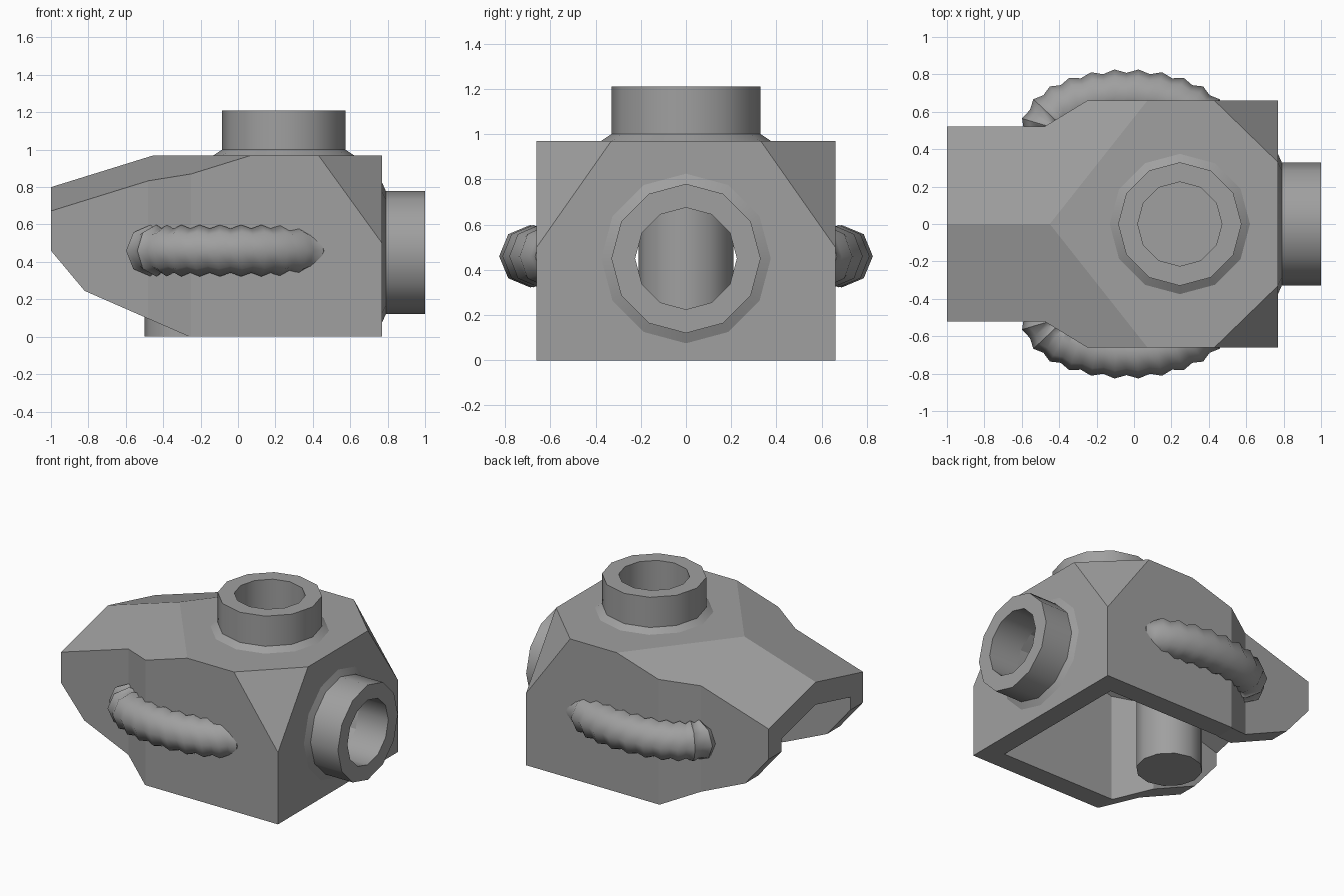
import bpy, bmesh
from math import sin, cos, pi, radians
from mathutils import Vector, Matrix

cube = bpy.data.objects.get("Cube")
if cube:
    bpy.data.objects.remove(cube, do_unlink=True)

GREY = (0.35, 0.35, 0.35, 1)
mat = bpy.data.materials.new("plain grey")
mat.use_nodes = True
mat.diffuse_color = GREY
mat.node_tree.nodes["Principled BSDF"].inputs["Base Color"].default_value = GREY


def finish(name, bm, smooth=None):
    """Turn a bmesh into an object, optionally smooth shaded below an angle."""
    bmesh.ops.recalc_face_normals(bm, faces=bm.faces[:])
    mesh = bpy.data.meshes.new(name)
    bm.to_mesh(mesh)
    bm.free()
    mesh.materials.append(mat)
    obj = bpy.data.objects.new(name, mesh)
    bpy.context.collection.objects.link(obj)
    bpy.ops.object.select_all(action='DESELECT')
    obj.select_set(True)
    bpy.context.view_layer.objects.active = obj
    if smooth:
        bpy.ops.object.shade_smooth_by_angle(angle=radians(smooth))
    return obj


def cut(bm, point, normal):
    """Slice off everything on the normal side and close the wound."""
    bmesh.ops.bisect_plane(bm, geom=bm.verts[:] + bm.edges[:] + bm.faces[:], dist=1e-5,
                           plane_co=point, plane_no=normal, clear_outer=True)
    rim = [e for e in bm.edges if e.is_boundary]
    if rim:
        bmesh.ops.holes_fill(bm, edges=rim, sides=0)


def loft(bm, rings, closed=False):
    """Skin a list of vertex rings; cap the ends unless closed."""
    rows = [[bm.verts.new(p) for p in ring] for ring in rings]
    pairs = list(zip(rows, rows[1:]))
    if closed:
        pairs.append((rows[-1], rows[0]))
    else:
        bm.faces.new(rows[0])
        bm.faces.new(rows[-1])
    for a, b in pairs:
        for i in range(len(a)):
            j = (i + 1) % len(a)
            bm.faces.new((a[i], a[j], b[j], b[i]))


def hull(name, wall, nose, floor):
    """Faceted hull, inset by the wall thickness."""
    half = [(0.77 - wall, 0.66 - wall), (-0.25, 0.66 - wall),
            (-0.48, 0.52 - wall), (nose, 0.52 - wall)]
    plan = half + [(x, -y) for x, y in reversed(half)]
    bm = bmesh.new()
    loft(bm, [[(x, y, z) for x, y in plan] for z in (floor, 0.97 - wall)])
    for s in (1, -1):
        # sloped roof either side of the ridge
        cut(bm, (-0.45, 0, 0.97 - wall * 1.12), (-0.31, 0.245 * s, 1))
        # chamfered rear corners
        a, b, c = (Vector(p) for p in ((0.43, 0.66 * s, 0.97), (0.77, 0.33 * s, 0.97),
                                       (0.77, 0.66 * s, 0.5)))
        n = (b - a).cross(c - a).normalized()
        if n.z < 0:
            n = -n
        cut(bm, a - n * wall, n)
    return bm


# Shell: outer hull with rising chin, hollowed from below and through the nose
outer = hull("shell", 0, -1, 0)
for (x1, z1), (x2, z2) in (((-1, 0.46), (-0.82, 0.245)), ((-0.82, 0.245), (-0.26, 0))):
    cut(outer, (x1, 0, z1), (z2 - z1, 0, x1 - x2))
shell = finish("shell", outer)

hollow = finish("hollow_cutter", hull("hollow", 0.14, -1.2, -0.2))
bm = bmesh.new()
bmesh.ops.create_cone(bm, cap_ends=True, segments=12, radius1=0.225, radius2=0.225, depth=0.5,
                      matrix=Matrix.Translation((0.72, 0, 0.45)) @ Matrix.Rotation(pi / 2, 4, 'Y'))
port = finish("port_cutter", bm)
for cutter in (hollow, port):
    cutter.hide_render = True
    mod = shell.modifiers.new("cut", 'BOOLEAN')
    mod.operation = 'DIFFERENCE'
    mod.solver = 'EXACT'
    mod.object = cutter
    bpy.context.view_layer.objects.active = shell
    bpy.ops.object.modifier_apply(modifier=mod.name)
    bpy.data.objects.remove(cutter, do_unlink=True)


# Collars: twelve-sided pipes with a flared foot
def collar(name, matrix, height, foot):
    profile = [(0.225, -0.01), (0.375, -0.01), (0.375, 0), (0.33, foot),
               (0.33, height), (0.225, height)]
    bm = bmesh.new()
    loft(bm, [[matrix @ Vector((r * cos(k * pi / 6), r * sin(k * pi / 6), h))
               for k in range(12)] for r, h in profile], closed=True)
    finish(name, bm, 32)


collar("top_collar", Matrix.Translation((0.245, 0, 0.97)), 0.24, 0.03)
collar("end_collar", Matrix.Translation((0.77, 0, 0.45)) @ Matrix.Rotation(pi / 2, 4, 'Y'),
       0.23, 0.02)

# Inner post hanging from the roof
bm = bmesh.new()
bmesh.ops.create_cone(bm, cap_ends=True, segments=12, radius1=0.21, radius2=0.21, depth=0.85,
                      matrix=Matrix.Translation((-0.29, 0, 0.425)))
finish("inner_post", bm, 32)

# Ribbed hoses bowed out from each side
BUMPS = 12
for side, s in (("left", 1), ("right", -1)):
    rings = []
    for i in range(2 * BUMPS + 1):
        t = pi * i / (2 * BUMPS)
        centre = Vector((-0.04 + 0.43 * cos(t), 0.5 + 0.19 * sin(t), 0.46))
        out = Vector((0.19 * cos(t), 0.43 * sin(t), 0)).normalized()
        r = 0.138 if i % 2 else 0.118
        ring = [centre + out * r * cos(k * pi / 4) + Vector((0, 0, r * sin(k * pi / 4)))
                for k in range(8)]
        rings.append([(p.x, p.y * s, p.z) for p in ring])
    bm = bmesh.new()
    loft(bm, rings)
    finish(("back" if s > 0 else "front") + "_hose", bm, 48)
